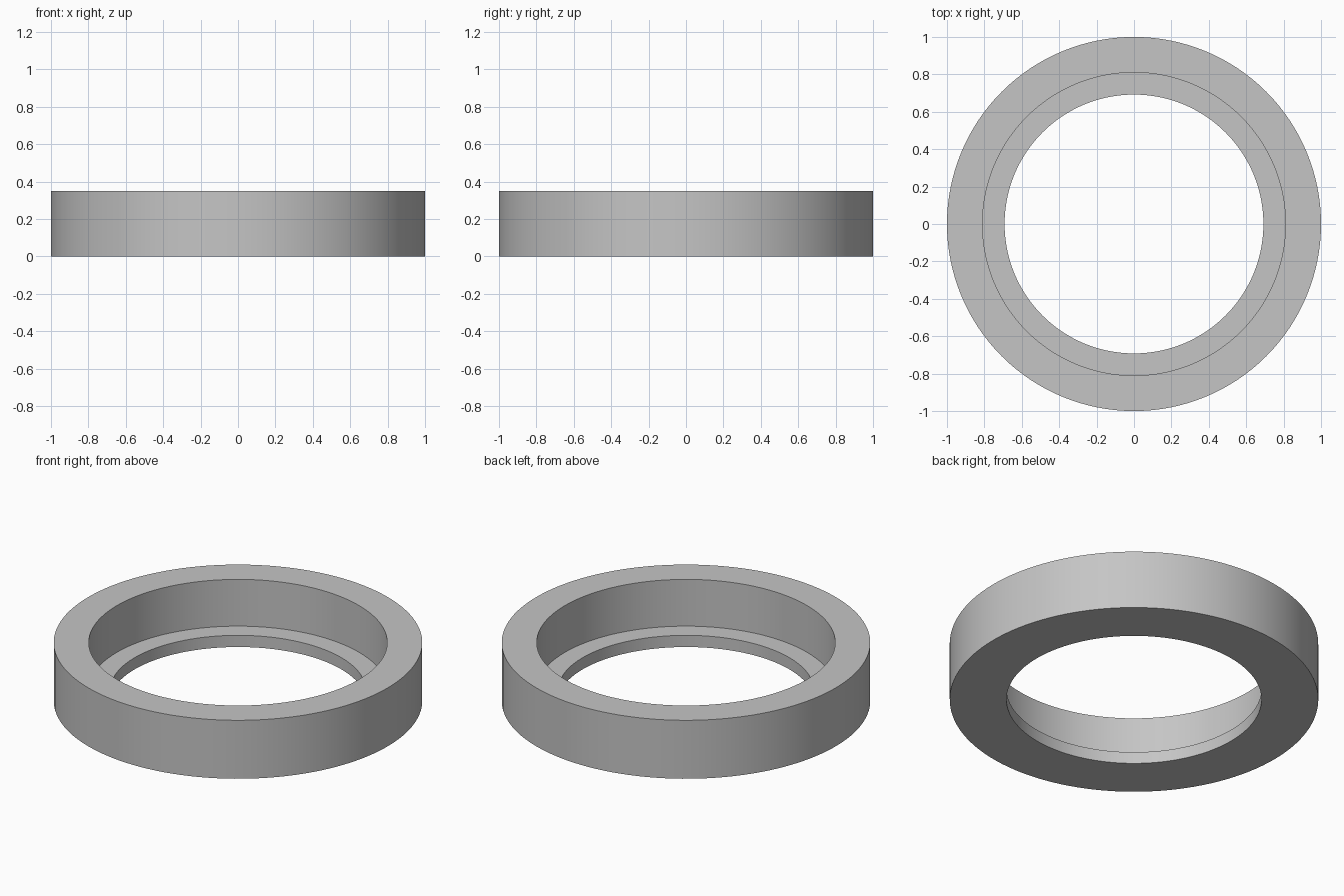
import bpy, bmesh, math
from mathutils import Vector

cube = bpy.data.objects.get("Cube")
if cube:
    bpy.data.objects.remove(cube, do_unlink=True)

# Plain grey material
grey = bpy.data.materials.new("grey")
grey.use_nodes = True
color = (0.56, 0.56, 0.56, 1)
grey.diffuse_color = color
grey.node_tree.nodes["Principled BSDF"].inputs["Base Color"].default_value = color

# Ring cross-section (radius, height): outer wall, flat rim, bore, ledge, lip
HEIGHT, LEDGE = 0.35, 0.07
OUTER, BORE, LIP = 1.0, 0.81, 0.692
profile = [(OUTER, 0), (OUTER, HEIGHT), (BORE, HEIGHT),
           (BORE, LEDGE), (LIP, LEDGE), (LIP, 0)]

# Revolve the closed cross-section about z
bm = bmesh.new()
verts = [bm.verts.new((r, 0, z)) for r, z in profile]
edges = [bm.edges.new((v, verts[(i + 1) % len(verts)])) for i, v in enumerate(verts)]
bmesh.ops.spin(bm, geom=verts + edges, cent=Vector(), axis=Vector((0, 0, 1)),
               angle=math.tau, steps=128, use_merge=True)
bmesh.ops.remove_doubles(bm, verts=bm.verts, dist=1e-5)
bmesh.ops.recalc_face_normals(bm, faces=bm.faces)

mesh = bpy.data.meshes.new("stepped_ring")
bm.to_mesh(mesh)
bm.free()
mesh.materials.append(grey)
ring = bpy.data.objects.new("stepped_ring", mesh)
bpy.context.collection.objects.link(ring)

# Smooth walls, crisp rims
bpy.ops.object.select_all(action="DESELECT")
ring.select_set(True)
bpy.context.view_layer.objects.active = ring
bpy.ops.object.shade_smooth_by_angle(angle=math.radians(30))
